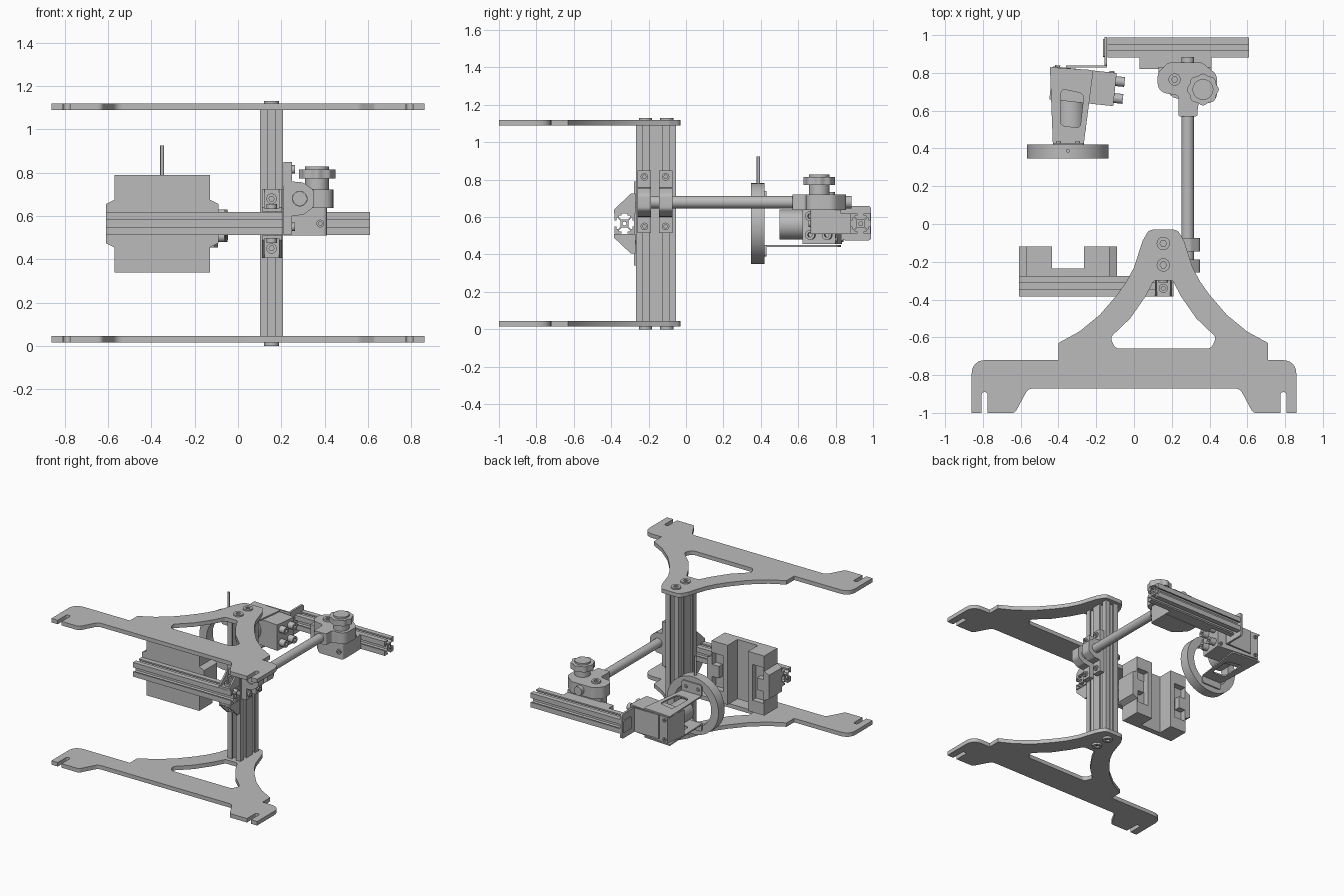
import bpy
from math import sin, cos, tan, pi, radians
from mathutils import Matrix, Vector

if "Cube" in bpy.data.objects:
    bpy.data.objects.remove(bpy.data.objects["Cube"])

grey = bpy.data.materials.new("plain grey")
grey.use_nodes = True
COL = (0.5, 0.5, 0.5, 1)
grey.diffuse_color = COL
grey.node_tree.nodes["Principled BSDF"].inputs["Base Color"].default_value = COL

# columns give the world direction of the outline's u, v and the extrusion
FRAMES = {"z": Matrix.Identity(3),
          "y": Matrix(((1, 0, 0), (0, 0, -1), (0, 1, 0))),
          "x": Matrix(((0, 0, 1), (1, 0, 0), (0, 1, 0)))}
parts = []


def fillet(pts):
    """Round every corner that carries a third value as its radius."""
    out = []
    for i, p in enumerate(pts):
        c = Vector(p[:2])
        if len(p) < 3:
            out.append(c)
            continue
        a = (Vector(pts[i - 1][:2]) - c).normalized()
        b = (Vector(pts[(i + 1) % len(pts)][:2]) - c).normalized()
        d = p[2] / tan(a.angle(b) / 2)
        s, e = c + a * d, c + b * d
        for k in range(7):
            t = k / 6
            out.append(s * (1 - t) ** 2 + c * 2 * t * (1 - t) + e * t * t)
    return out


def circle(u, v, r, n=32, lobes=0, wave=0):
    return [(u + r * (1 + wave * cos(lobes * t)) * cos(t), v + r * (1 + wave * cos(lobes * t)) * sin(t))
            for t in (2 * pi * k / n for k in range(n))]


def rect(u0, u1, v0, v1, r=0):
    pts = [(u0, v0), (u1, v0), (u1, v1), (u0, v1)]
    return [p + (r,) for p in pts] if r else pts


def prism(name, axis, lo, hi, *loops):
    """Extrude an outline (further loops are holes) along an axis."""
    cu = bpy.data.curves.new(name, "CURVE")
    cu.dimensions, cu.fill_mode, cu.extrude = "2D", "BOTH", (hi - lo) / 2
    for loop in loops:
        pts = fillet(loop)
        sp = cu.splines.new("POLY")
        sp.points.add(len(pts) - 1)
        for q, p in zip(sp.points, pts):
            q.co = (p[0], p[1], 0, 1)
        sp.use_cyclic_u = True
    tmp = bpy.data.objects.new(name, cu)
    bpy.context.collection.objects.link(tmp)
    mesh = bpy.data.meshes.new_from_object(tmp.evaluated_get(bpy.context.evaluated_depsgraph_get()))
    bpy.data.objects.remove(tmp)
    frame = FRAMES[axis]
    mid = (lo + hi) / 2 * (-1 if axis == "y" else 1)
    mesh.transform(frame.to_4x4() @ Matrix.Translation((0, 0, mid)))
    mesh.materials.clear()
    mesh.materials.append(grey)
    ob = bpy.data.objects.new(name, mesh)
    bpy.context.collection.objects.link(ob)
    parts.append(ob)
    return ob


def box(name, x, y, z):
    return prism(name, "z", *z, rect(*x, *y))


def rod(name, axis, u, v, r, lo, hi, n=32):
    return prism(name, axis, lo, hi, circle(u, v, r, n))


def bolt(name, axis, u, v, r, lo, hi):
    return prism(name, axis, lo, hi, circle(u, v, r, 24), circle(u, v, r * 0.5, 6))


def extrusion(name, axis, u, v, lo, hi, h=0.0535):
    """Square slotted rail: one side of the section turned four times."""
    side = [(1, -1), (1, -.3), (.8, -.3), (.8, -.55), (.65, -.55), (.4, -.3),
            (.4, .3), (.65, .55), (.8, .55), (.8, .3), (1, .3)]
    loop = []
    for k in range(4):
        c, s = (1, 0, -1, 0)[k], (0, 1, 0, -1)[k]
        loop += [(u + h * (c * a - s * b), v + h * (s * a + c * b)) for a, b in side]
    prism(name, axis, lo, hi, loop, circle(u, v, h * 0.2, 16))


# Side plates: half outline mirrored; shoulders centre on the post, feet on zero
POST = 0.155
neck = [(.08, -.03, .04), (.045, -.09, .04), (0, -.23), (-.04, -.305), (-.09, -.375),
        (-.18, -.48), (-.29, -.57), (-.40, -.63), (-.40, -.72)]
foot = [(-.86, -.72, .08), (-.86, -1), (-.807, -1), (-.807, -.89, .016), (-.775, -.89, .016),
        (-.775, -1), (-.63, -1, .03), (-.56, -.87, .05)]


def mirror(pts, axis):
    return [(2 * axis - p[0],) + tuple(p[1:]) for p in reversed(pts)]


outline = neck + foot + mirror(foot, 0) + mirror(neck, POST)
hole = [(.105, -.30, .015), (.06, -.385), (-.02, -.5), (-.125, -.60, .03), (-.10, -.66, .04)]
window = hole + mirror(hole, POST)
for label, z0, head in (("lower", .015, (0, .015)), ("upper", 1.09, (1.12, 1.13))):
    prism(label + "_plate", "z", z0, z0 + .03, outline, window)
    for y in (-.103, -.217):
        bolt(label + "_plate_bolt", "z", POST, y, .035, *head)

# Post and cross rails
for y in (-.108, -.215):
    extrusion("post_rail", "z", POST, y, .045, 1.09)
extrusion("front_rail", "x", -.329, .565, -.61, .208)
extrusion("rear_rail", "x", .934, .565, -.14, .61)

# Corner brackets above and below the front rail
for s in (1, -1):
    def zz(a, b):
        return tuple(sorted((.565 + s * a, .565 + s * b)))
    cheek = [(-.27, .565 + s * .055), (-.385, .565 + s * .055), (-.385, .565 + s * .075),
             (-.295, .565 + s * .16), (-.27, .565 + s * .16)]
    for x in (.11, .19):
        prism("bracket_cheek", "x", x, x + .012, cheek)
    box("bracket_base", (.11, .2), (-.383, -.27), zz(.055, .07))
    box("bracket_back", (.11, .2), (-.285, -.27), zz(.055, .16))
    bolt("bracket_bolt", "y", POST, .565 + s * .115, .024, -.31, -.28)
    bolt("bracket_bolt", "z", POST, -.34, .024, *zz(.07, .09))

# Arm rod held by two saddle straps
RX, RZ = .285, .68
rod("arm_rod", "y", RX, RZ, .033, -.25, .885)
for y0, y1 in ((-.258, -.187), (-.145, -.073)):
    prism("strap_flange", "y", y0, y1, rect(.21, .25, .515, .85))
    prism("strap_saddle", "y", y0, y1, [(.24, .60, .01), (.30, .605, .03), (.35, .64, .03),
          (.35, .72, .03), (.30, .755, .03), (.24, .76, .01)], circle(RX, RZ, .034))
    for z in (.55, .815):
        bolt("strap_bolt", "x", (y0 + y1) / 2, z, .02, .25, .262)

# Swivel clamp at the end of the arm
body = [(.235, .57, .01), (.335, .57, .01), (.34, .64, .02), (.44, .64, .06), (.44, .79, .06),
        (.36, .855, .04), (.18, .855, .05), (.125, .80, .06), (.125, .70, .06), (.235, .68, .02)]
prism("swivel_body", "z", .637, .722, body)
bolt("swivel_bolt", "z", .215, .765, .032, .722, .735)
prism("swivel_lower", "z", .51, .637, [(.21, .665, .05), (.41, .665, .02), (.41, .83), (.13, .83), (.13, .75, .06)])
box("swivel_foot", (.03, .41), (.82, .882), (.512, .618))
bolt("swivel_side_bolt", "y", .38, .565, .018, .655, .667)
KX, KY = .365, .712
rod("knob_stem", "z", KX, KY, .055, .715, .775)
prism("knob", "z", .772, .815, circle(KX, KY, .08, 80, 8, .05))
rod("knob_cap", "z", KX, KY, .055, .815, .828)

# Cradle box on the front rail: stepped cross body with a central channel
def cradle_side(name, inner, mid, outer, s):
    pts = [(inner, .34), (mid, .34), (mid, .455), (outer, .475), (outer, .655), (mid, .675), (mid, .79), (inner, .79)]
    prism(name, "y", -.165, -.12, pts,
          [(inner - s * .035, .43), (outer + s * .045, .43), (outer + s * .045, .52), (inner - s * .075, .52),
           (inner - s * .075, .61), (outer + s * .045, .61), (outer + s * .045, .70), (inner - s * .035, .70)])
    prism(name + "_base", "y", -.236, -.165, pts)


cradle_side("cradle_left_block", -.265, -.13, -.09, -1)
cradle_side("cradle_right_block", -.435, -.57, -.61, 1)
prism("cradle_back", "y", -.277, -.236, [(-.57, .34), (-.13, .34), (-.13, .455), (-.09, .475), (-.09, .655),
      (-.13, .675), (-.13, .79), (-.57, .79), (-.57, .675), (-.61, .655), (-.61, .475), (-.57, .455)])

# Camera with sockets and lens, turned slightly
turn = Matrix.Translation((-.275, .73, 0)) @ Matrix.Rotation(radians(-6), 4, "Z")
cam = [box("camera_body", (-.165, .175), (-.088, .088), (.455, .65))]
for y in (-.045, .045):
    for z in (.505, .605):
        cam.append(bolt("camera_socket", "x", y, z, .026, .175, .222))
for x in (-.14, .15):
    for z in (.48, .625):
        cam.append(bolt("camera_screw", "y", x, z, .014, .088, .096))
for ob in cam:
    ob.data.transform(turn)
rod("camera_lens", "y", -.335, .56, .08, .50, .67)

# Holder plates from the camera to the ring light
wedge = [(-.445, .83), (-.215, .815, .02), (-.265, .43), (-.43, .43)]
opening = [(-.385, .715, .02), (-.265, .69, .03), (-.285, .51, .02), (-.39, .52, .03)]
for z in (.652, .44):
    prism("holder_plate", "z", z, z + .01, wedge, opening)
for z0, z1 in ((.652, .74), (.39, .45)):
    prism("holder_tab", "y", .418, .43, rect(-.43, -.265, z0, z1, .015))
for x in (-.40, -.30):
    bolt("holder_tab_bolt", "y", x, .70, .013, .43, .437)

# Ring light with its thin stalk
prism("ring_light", "y", .347, .42, circle(-.35, .565, .216, 64), circle(-.35, .565, .155, 64))
rod("ring_stalk", "z", -.35, .387, .009, .75, .925, 16)

# Angle plate joining the camera to the rear rail
prism("angle_end_plate", "x", -.157, -.142, rect(.835, .99, .475, .66, .02))
prism("angle_end_cap", "x", -.165, -.157, rect(.885, .98, .52, .61, .01))
box("angle_side_plate", (-.36, -.142), (.828, .84), (.475, .655))

# Smooth the round surfaces, keep the hard edges
bpy.ops.object.select_all(action="DESELECT")
for ob in parts:
    ob.select_set(True)
bpy.context.view_layer.objects.active = parts[0]
bpy.ops.object.shade_smooth_by_angle(angle=radians(30))
